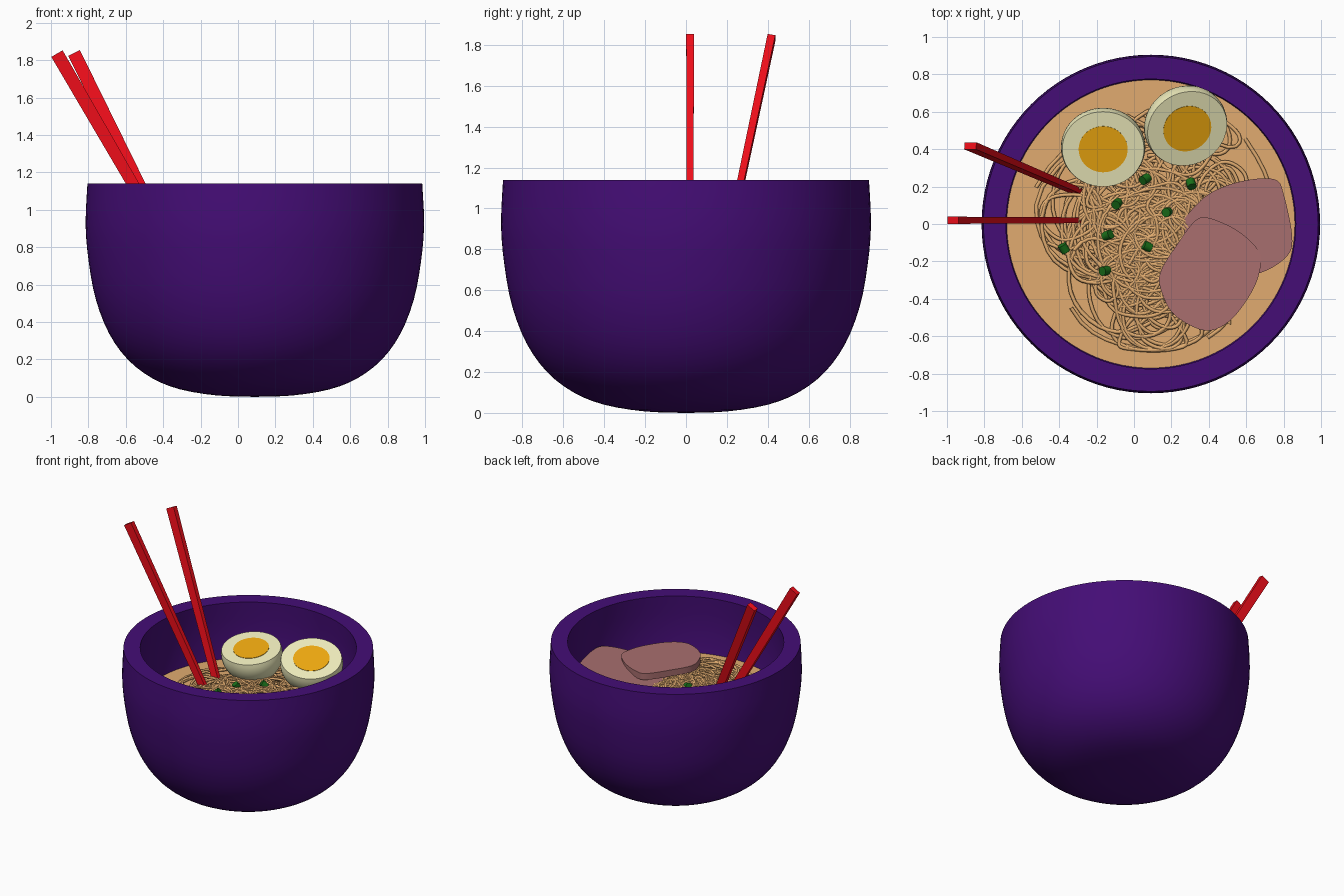
import bpy, bmesh, math, random
from mathutils import Vector, Matrix

if "Cube" in bpy.data.objects:
    bpy.data.objects.remove(bpy.data.objects["Cube"])

random.seed(7)
CX = 0.09          # bowl axis
SOUP_Z = 0.70


def material(name, rgb):
    m = bpy.data.materials.new(name)
    m.diffuse_color = (*rgb, 1)
    m.use_nodes = True
    m.node_tree.nodes["Principled BSDF"].inputs["Base Color"].default_value = m.diffuse_color
    return m


PURPLE = material("purple_glaze", (0.058, 0.004, 0.18))
BROTH = material("broth", (0.75, 0.41, 0.16))
RED = material("red_lacquer", (0.85, 0.004, 0.01))
WHITE = material("egg_white", (0.87, 0.85, 0.51))
YOLK = material("yolk", (0.87, 0.40, 0.005))
PINK = material("pork", (0.40, 0.16, 0.16))
GREEN = material("scallion", (0.01, 0.16, 0.01))


def finish(bm, name, mat, smooth=True):
    bmesh.ops.recalc_face_normals(bm, faces=bm.faces)
    me = bpy.data.meshes.new(name)
    bm.to_mesh(me)
    bm.free()
    me.materials.append(mat)
    ob = bpy.data.objects.new(name, me)
    bpy.context.collection.objects.link(ob)
    if smooth:
        bpy.ops.object.select_all(action='DESELECT')
        ob.select_set(True)
        bpy.context.view_layer.objects.active = ob
        bpy.ops.object.shade_smooth_by_angle(angle=math.radians(35))
    return ob


def smooth_path(pts, steps=4, closed=False):
    """Catmull-Rom curve through 2D points."""
    p = [Vector(q) for q in pts]
    n = len(p)
    get = (lambda i: p[i % n]) if closed else (lambda i: p[max(0, min(n - 1, i))])
    out = []
    for i in range(n if closed else n - 1):
        a, b, c, d = get(i - 1), get(i), get(i + 1), get(i + 2)
        for s in range(steps):
            t = s / steps
            out.append(0.5 * (2 * b + (c - a) * t + (2 * a - 5 * b + 4 * c - d) * t * t
                              + (3 * b - a - 3 * c + d) * t ** 3))
    if not closed:
        out.append(p[-1])
    return out


# Bowl: lathed thick wall
outer = smooth_path([(0, 0), (.2, .007), (.4, .04), (.55, .1), (.68, .2), (.78, .34),
                     (.85, .52), (.888, .72), (.905, .92), (.895, 1.14)], 3)
inner = smooth_path([(.775, 1.14), (.785, .92), (.77, .70), (.73, .53), (.66, .38),
                     (.55, .26), (.4, .17), (.2, .12), (0, .11)], 3)
bm = bmesh.new()
verts = [bm.verts.new((CX + r, 0, z)) for r, z in outer + inner]
edges = [bm.edges.new(e) for e in zip(verts, verts[1:])]
bmesh.ops.spin(bm, geom=verts + edges, cent=(CX, 0, 0), axis=(0, 0, 1),
               angle=math.tau, steps=96, use_duplicate=False)
bmesh.ops.remove_doubles(bm, verts=bm.verts, dist=1e-4)
finish(bm, "bowl", PURPLE)

# Soup surface
bm = bmesh.new()
bmesh.ops.create_circle(bm, cap_ends=True, segments=96, radius=0.771,
                        matrix=Matrix.Translation((CX, 0, SOUP_Z)))
finish(bm, "soup", BROTH, False)

# Noodles: tangled looping strands
cu = bpy.data.curves.new("noodles", 'CURVE')
cu.dimensions = '3D'
cu.bevel_depth = 0.010
cu.bevel_resolution = 1
cu.resolution_u = 4
for k in range(42):
    c = Vector((random.gauss(0, .2), random.gauss(0, .2)))
    drift = Vector((random.uniform(-.014, .014), random.uniform(-.014, .014)))
    a, rad = random.uniform(0, math.tau), random.uniform(.12, .32)
    turn = random.choice((-1, 1))
    sp = cu.splines.new('NURBS')
    sp.points.add(25)
    for pt in sp.points:
        q = c + Vector((math.cos(a), math.sin(a))) * rad
        if q.length > .68:
            q *= .68 / q.length
        z = SOUP_Z + .038 * (1 - (q.length / .7) ** 2) + random.uniform(-.008, .012)
        pt.co = (CX + q.x, q.y, z, 1)
        a += turn * random.uniform(.5, 1.1)
        rad = max(.08, min(.36, rad + random.uniform(-.05, .05)))
        c += drift
    sp.order_u = 4
    sp.use_endpoint_u = True
cu.materials.append(BROTH)
noodles = bpy.data.objects.new("noodles", cu)
bpy.context.collection.objects.link(noodles)
bpy.ops.object.select_all(action='DESELECT')
noodles.select_set(True)
bpy.context.view_layer.objects.active = noodles
bpy.ops.object.convert(target='MESH')


# Egg halves: ellipsoid cut just above its middle, with a yolk disc
def egg(name, centre, tilt, turn):
    rot = (Matrix.Rotation(math.radians(turn), 4, 'Z')
           @ Matrix.Rotation(math.radians(tilt), 4, 'X'))
    place = Matrix.Translation(centre) @ rot
    bm = bmesh.new()
    bmesh.ops.create_uvsphere(bm, u_segments=48, v_segments=24, radius=1)
    bmesh.ops.scale(bm, vec=(.226, .212, .20), verts=bm.verts)
    bmesh.ops.translate(bm, vec=(0, 0, -.05), verts=bm.verts)
    cut = bmesh.ops.bisect_plane(bm, geom=bm.verts[:] + bm.edges[:] + bm.faces[:],
                                 plane_co=(0, 0, 0), plane_no=(0, 0, 1), clear_outer=True)
    rim = [e for e in cut['geom_cut'] if isinstance(e, bmesh.types.BMEdge)]
    bmesh.ops.contextual_create(bm, geom=rim)
    bm.transform(place)
    finish(bm, name + "_white", WHITE)
    bm = bmesh.new()
    bmesh.ops.create_cone(bm, cap_ends=True, segments=48, radius1=.131, radius2=.131, depth=.012)
    bmesh.ops.scale(bm, vec=(1, .96, 1), verts=bm.verts)
    bmesh.ops.translate(bm, vec=(0, 0, -.003), verts=bm.verts)
    bm.transform(place)
    finish(bm, name + "_yolk", YOLK)


egg("left_egg", (-.165, .40, .915), 12, 0)
egg("right_egg", (.285, .51, .912), 21, 30)


# Meat slices: outlined slabs lying on a sloped plane
def slice_of_meat(name, outline, height, thick=.05):
    bm = bmesh.new()
    pts = smooth_path(outline, 5, True)
    top = [bm.verts.new((x, y, height(x, y))) for x, y in pts]
    low = [bm.verts.new((x, y, height(x, y) - thick)) for x, y in pts]
    bm.faces.new(top)
    bm.faces.new(low[::-1])
    for i in range(len(pts)):
        bm.faces.new((top[i - 1], low[i - 1], low[i], top[i]))
    finish(bm, name, PINK)


slice_of_meat("front_meat_slice",
              [(.14, -.26), (.23, -.11), (.33, .02), (.41, .03), (.56, -.04), (.67, -.15),
               (.67, -.26), (.62, -.38), (.51, -.52), (.38, -.57), (.22, -.49), (.15, -.37)],
              lambda x, y: .83 - .02 * (x - .4))
slice_of_meat("back_meat_slice",
              [(.24, -.04), (.35, .12), (.48, .20), (.64, .24), (.76, .235), (.80, .16),
               (.845, -.06), (.82, -.17), (.68, -.26), (.5, -.28), (.32, -.2)],
              lambda x, y: .785 + .19 * (x - .45) + .06 * y)

# Scallion pieces
for i, (x, y) in enumerate([(.06, .24), (.305, .215), (-.09, .11), (.18, .065),
                            (-.14, -.06), (.07, -.12), (-.375, -.13), (-.155, -.25)]):
    bm = bmesh.new()
    bmesh.ops.create_cone(bm, cap_ends=True, segments=14, radius1=.025, radius2=.025, depth=.045)
    bm.transform(Matrix.Translation((x, y, .748 if x > -.3 else .735))
                 @ Matrix.Rotation(random.uniform(0, math.tau), 4, 'Z')
                 @ Matrix.Rotation(random.uniform(.4, 1.3), 4, 'X'))
    finish(bm, f"scallion_{i + 1}", GREEN)


# Chopsticks: tapered rectangular bars
def chopstick(name, top, bottom):
    top, bottom = Vector(top), Vector(bottom)
    axis = (top - bottom).normalized()
    wide = Vector((0, 1, 0)).cross(axis).normalized()
    thin = axis.cross(wide)
    bm = bmesh.new()
    rings = [[bm.verts.new(p + wide * sx * .035 * s + thin * sy * .019 * s)
              for sx, sy in ((-1, -1), (1, -1), (1, 1), (-1, 1))]
             for p, s in ((bottom, .8), (top, 1))]
    for r in rings:
        bm.faces.new(r)
    for i in range(4):
        bm.faces.new((rings[0][i - 1], rings[0][i], rings[1][i], rings[1][i - 1]))
    finish(bm, name, RED, False)


chopstick("front_chopstick", (-.968, .02, 1.835), (-.25, .02, .60))
chopstick("back_chopstick", (-.875, .418, 1.835), (-.26, .156, .60))
